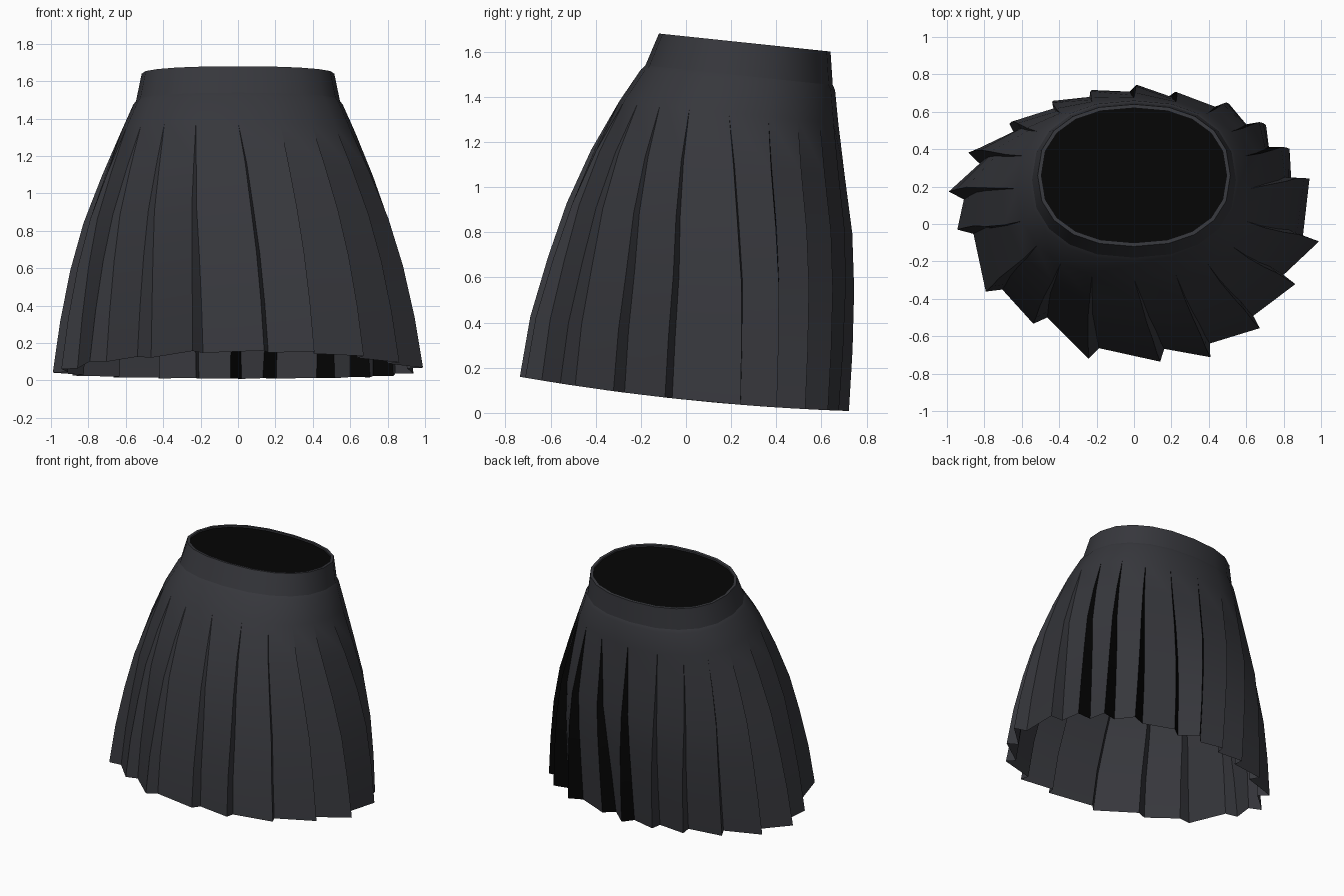
import bpy, bmesh, math

cube = bpy.data.objects.get("Cube")
if cube:
    bpy.data.objects.remove(cube, do_unlink=True)


def material(name, rgb):
    m = bpy.data.materials.new(name)
    m.use_nodes = True
    m.diffuse_color = (*rgb, 1)
    m.node_tree.nodes["Principled BSDF"].inputs["Base Color"].default_value = (*rgb, 1)
    return m


CLOTH = material("charcoal cloth", (0.037, 0.038, 0.045))
BLACK = material("black lining", (0.0015, 0.0015, 0.0015))

TILT = 0.105      # every ring slopes down towards the back
SAG = 0.025       # the hem dips at the sides
DEEPEST = 0.09    # pleat depth at the hem

# Each pleat at the hem: angle of its tip, reach from the centre
PLEATS = [(-82, 1.0), (-67, 1.04), (-48, 1.0), (-26, 0.955), (-6, 0.99),
          (21, 1.0), (35, 1.01), (47, 1.03), (60, 1.03), (78, 0.98),
          (89, 1.02), (102, 1.0), (115, 1.0), (131, 1.01), (148, 1.04),
          (165, 1.02), (181, 0.94), (211, 0.92), (233, 0.89), (256, 1.0)]
LINED = range(6, 11)   # back pleats whose folds show the lining

# Rings: centre y, half width, half depth, height, pleat depth
BAND = [(0.26, 0.515, 0.38, 1.64, 0), (0.235, 0.545, 0.415, 1.495, 0)]
SKIRT = [(0.235, 0.545, 0.415, 1.495, 0),
         (0.23, 0.56, 0.43, 1.475, 0),
         (0.19, 0.625, 0.485, 1.33, 0),
         (0.14, 0.725, 0.56, 1.10, 0.025),
         (0.10, 0.825, 0.63, 0.85, 0.045),
         (0.06, 0.90, 0.675, 0.60, 0.065),
         (0.015, 0.96, 0.71, 0.33, 0.08),
         (-0.018, 1.005, 0.725, 0.06, DEEPEST)]


def bulge(v, power):
    return math.copysign(abs(v) ** power, v)


def add_ring(bm, yc, a, b, zc, depth):
    """Two points per pleat: the outer tip, then the tucked-in fold."""
    verts = []
    flare = depth / DEEPEST
    squareness = 0.87 + 0.13 * flare
    spacing = 360 / len(PLEATS)
    for k, (hem_angle, reach) in enumerate(PLEATS):
        top_angle = -90 + spacing * k
        tip = top_angle + (hem_angle - top_angle) * flare
        out = 1 + (reach - 1) * flare
        tuck = (3.5 if k in LINED else 2.2) * flare
        for step, r in ((0, out), (tuck, out * (1 - depth))):
            t = math.radians(tip + step)
            x = a * r * bulge(math.cos(t), squareness)
            y = b * r * bulge(math.sin(t), squareness)
            z = zc - TILT * y + SAG * flare * (y / b) ** 2
            verts.append(bm.verts.new((x, yc + y, z)))
    return verts


def loft(bm, rings):
    """Bridge consecutive rings from top to bottom."""
    upper = add_ring(bm, *rings[0])
    n = len(upper)
    for row in rings[1:]:
        lower = add_ring(bm, *row)
        for i in range(n):
            j = (i + 1) % n
            face = bm.faces.new((upper[i], lower[i], lower[j], upper[j]))
            if i % 2 == 0 and row[4] > 0 and i // 2 in LINED:
                face.material_index = 1
        upper = lower


def finish(bm, name, mats):
    # Folds close to a point where the pleats begin
    bmesh.ops.remove_doubles(bm, verts=bm.verts[:], dist=0.0001)
    mesh = bpy.data.meshes.new(name)
    bm.to_mesh(mesh)
    bm.free()
    for m in mats:
        mesh.materials.append(m)
    obj = bpy.data.objects.new(name, mesh)
    bpy.context.collection.objects.link(obj)
    bpy.ops.object.select_all(action="DESELECT")
    obj.select_set(True)
    bpy.context.view_layer.objects.active = obj
    bpy.ops.object.shade_smooth_by_angle(angle=math.radians(28))


# Pleated skirt body, open at the hem
bm = bmesh.new()
loft(bm, SKIRT)
finish(bm, "pleated_skirt", [CLOTH, BLACK])

# Waistband with a thin rim turned inwards
bm = bmesh.new()
yc, a, b, z, _ = BAND[0]
inner = (yc, a - 0.02, b - 0.02, z, 0)
lip = (yc, a - 0.02, b - 0.02, z - 0.012, 0)
loft(bm, [lip, inner] + BAND)
finish(bm, "waistband", [CLOTH])

# Dark lining closing the waist opening
bm = bmesh.new()
bm.faces.new(add_ring(bm, *lip))
finish(bm, "waist_lining", [BLACK])
